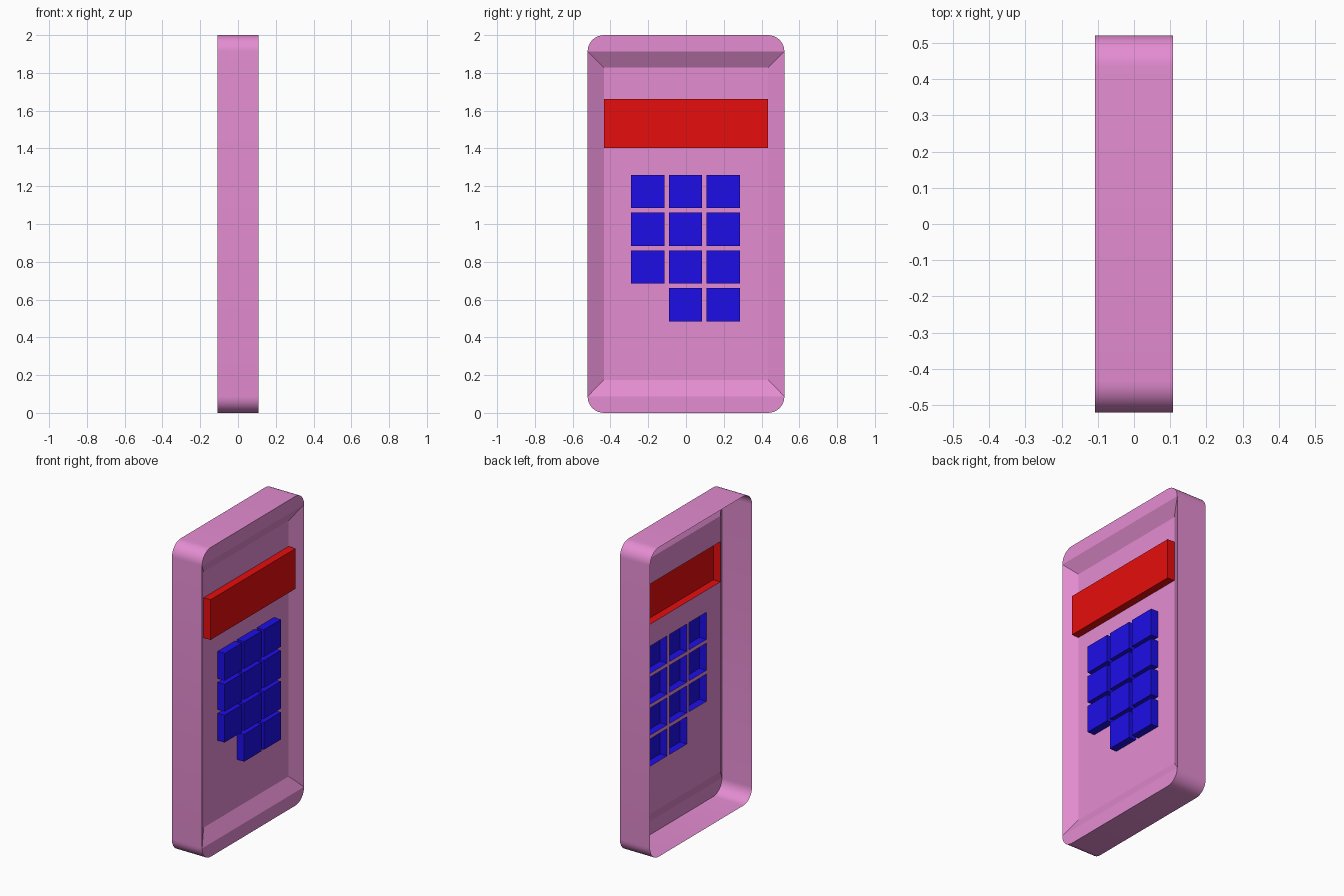
import bpy, bmesh
from math import cos, sin, pi, radians

if "Cube" in bpy.data.objects:
    bpy.data.objects.remove(bpy.data.objects["Cube"])

W, H = 0.521, 2.0            # half width (y), full height (z)
XF, XB, XP = 0.108, -0.108, 0.058   # front rim, open back, recessed plate
R, SEG = 0.087, 8            # corner radius and segments
PY, PZ0, PZ1 = 0.434, 0.175, 1.828  # plate rectangle


def material(name, rgb):
    m = bpy.data.materials.new(name)
    m.diffuse_color = (*rgb, 1)
    m.use_nodes = True
    m.node_tree.nodes["Principled BSDF"].inputs["Base Color"].default_value = m.diffuse_color
    return m


def finish(bm, name, mat):
    bmesh.ops.remove_doubles(bm, verts=bm.verts, dist=1e-5)
    me = bpy.data.meshes.new(name)
    bm.to_mesh(me)
    bm.free()
    ob = bpy.data.objects.new(name, me)
    me.materials.append(mat)
    bpy.context.collection.objects.link(ob)
    return ob


def quad(bm, *pts):
    return bm.faces.new([bm.verts.new(p) for p in pts])


pink = material("pink_plastic", (0.775, 0.265, 0.64))
red = material("red_screen", (0.8, 0.004, 0.004))
blue = material("blue_keys", (0.012, 0.004, 0.8))

# Raised rectangles on the plate: (y0, y1, z0, z1)
screen = (-PY, PY, 1.402, 1.662)
K, PITCH = 0.088, 0.2
key_y = [-0.203 + PITCH * c for c in range(3)]
key_z = [1.172 - PITCH * r for r in range(4)]
keys = [(y - K, y + K, z - K, z + K)
        for r, z in enumerate(key_z) for c, y in enumerate(key_y)
        if (r, c) != (3, 0)]

# Casing: rounded thin wall, open at the back
outline = []
for k, (sy, sz) in enumerate([(1, H - R), (-1, H - R), (-1, R), (1, R)]):
    for i in range(SEG + 1):
        a = pi / 2 * (k + i / SEG)
        outline.append((sy * (W - R) + R * cos(a), sz + R * sin(a)))
bm = bmesh.new()
front = [bm.verts.new((XF, y, z)) for y, z in outline]
back = [bm.verts.new((XB, y, z)) for y, z in outline]
n = len(front)
for i in range(n):
    j = (i + 1) % n
    bm.faces.new((front[i], back[i], back[j], front[j]))

# Flat bands at the top and bottom of the front
bm.faces.new(front[:n // 2])
bm.faces.new(front[n // 2:])

# Sloped border down to the plate
rim = [front[0], front[n // 2 - 1], front[n // 2], front[-1]]
inner = [bm.verts.new((XP, y, z)) for y, z in
         [(PY, PZ1), (-PY, PZ1), (-PY, PZ0), (PY, PZ0)]]
for i in range(4):
    j = (i + 1) % 4
    bm.faces.new((rim[i], rim[j], inner[j], inner[i]))

# Plate as a grid, left open behind the screen and keys
holes = keys + [screen]
ys = sorted({round(v, 4) for h in holes for v in h[:2]} | {-PY, PY})
zs = sorted({round(v, 4) for h in holes for v in h[2:]} | {PZ0, PZ1})
for y0, y1 in zip(ys, ys[1:]):
    for z0, z1 in zip(zs, zs[1:]):
        cy, cz = (y0 + y1) / 2, (z0 + z1) / 2
        if not any(h[0] < cy < h[1] and h[2] < cz < h[3] for h in holes):
            quad(bm, (XP, y0, z0), (XP, y1, z0), (XP, y1, z1), (XP, y0, z1))
casing = finish(bm, "casing", pink)
bpy.context.view_layer.objects.active = casing
casing.select_set(True)
bpy.ops.object.shade_smooth_by_angle(angle=radians(20))


# Screen and keys: shallow boxes with open backs
def raised_box(name, rect, mat):
    y0, y1, z0, z1 = rect
    c = [(y0, z0), (y1, z0), (y1, z1), (y0, z1)]
    bm = bmesh.new()
    quad(bm, *[(XF, y, z) for y, z in c])
    for a, b in zip(c, c[1:] + c[:1]):
        quad(bm, (XF, *a), (XP, *a), (XP, *b), (XF, *b))
    finish(bm, name, mat)


raised_box("screen", screen, red)
for i, rect in enumerate(keys):
    raised_box(f"key_{i + 1}", rect, blue)
